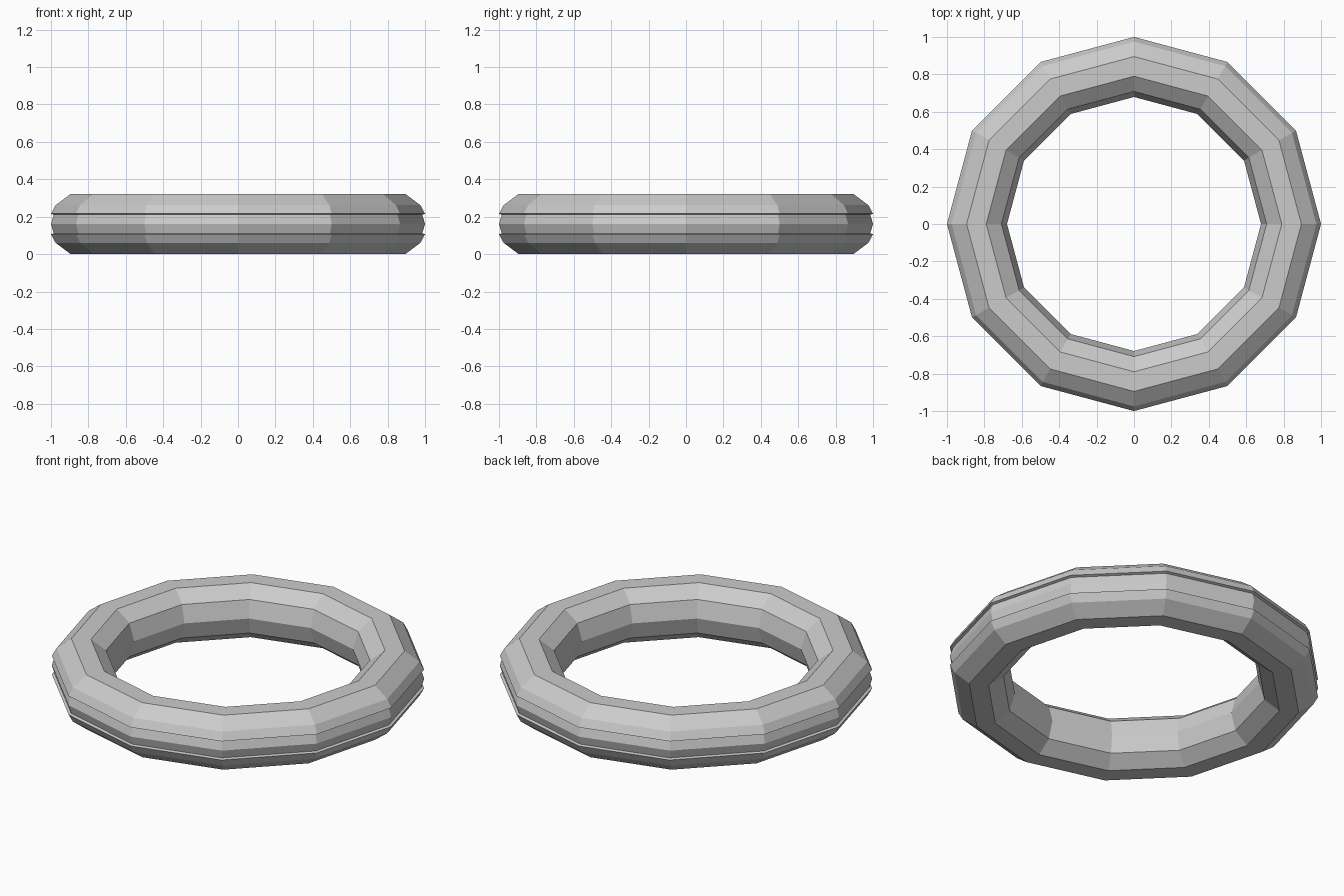
import bpy, bmesh
from math import cos, sin, pi

if "Cube" in bpy.data.objects:
    bpy.data.objects.remove(bpy.data.objects["Cube"])

SEGMENTS = 12
# ring cross-section (radius, height): decagon with two stepped grooves on the rim
upper = [(0.679, 0.16), (0.709, 0.26), (0.79, 0.322), (0.895, 0.322),
         (0.975, 0.262), (1.0, 0.216), (0.985, 0.211)]
lower = [(r, 0.322 - z) for r, z in reversed(upper[1:])]
upper[0] = (0.679, 0.161)
profile = upper + [(1.0, 0.161)] + lower

# sweep the cross-section around z
bm = bmesh.new()
rings = []
for i in range(SEGMENTS):
    a = 2 * pi * i / SEGMENTS
    rings.append([bm.verts.new((r * cos(a), r * sin(a), z)) for r, z in profile])
n = len(profile)
for i in range(SEGMENTS):
    p, q = rings[i], rings[(i + 1) % SEGMENTS]
    for j in range(n):
        k = (j + 1) % n
        bm.faces.new((p[j], p[k], q[k], q[j]))
bmesh.ops.recalc_face_normals(bm, faces=bm.faces)

mesh = bpy.data.meshes.new("tyre_ring")
bm.to_mesh(mesh)
bm.free()
bpy.context.collection.objects.link(bpy.data.objects.new("tyre_ring", mesh))
